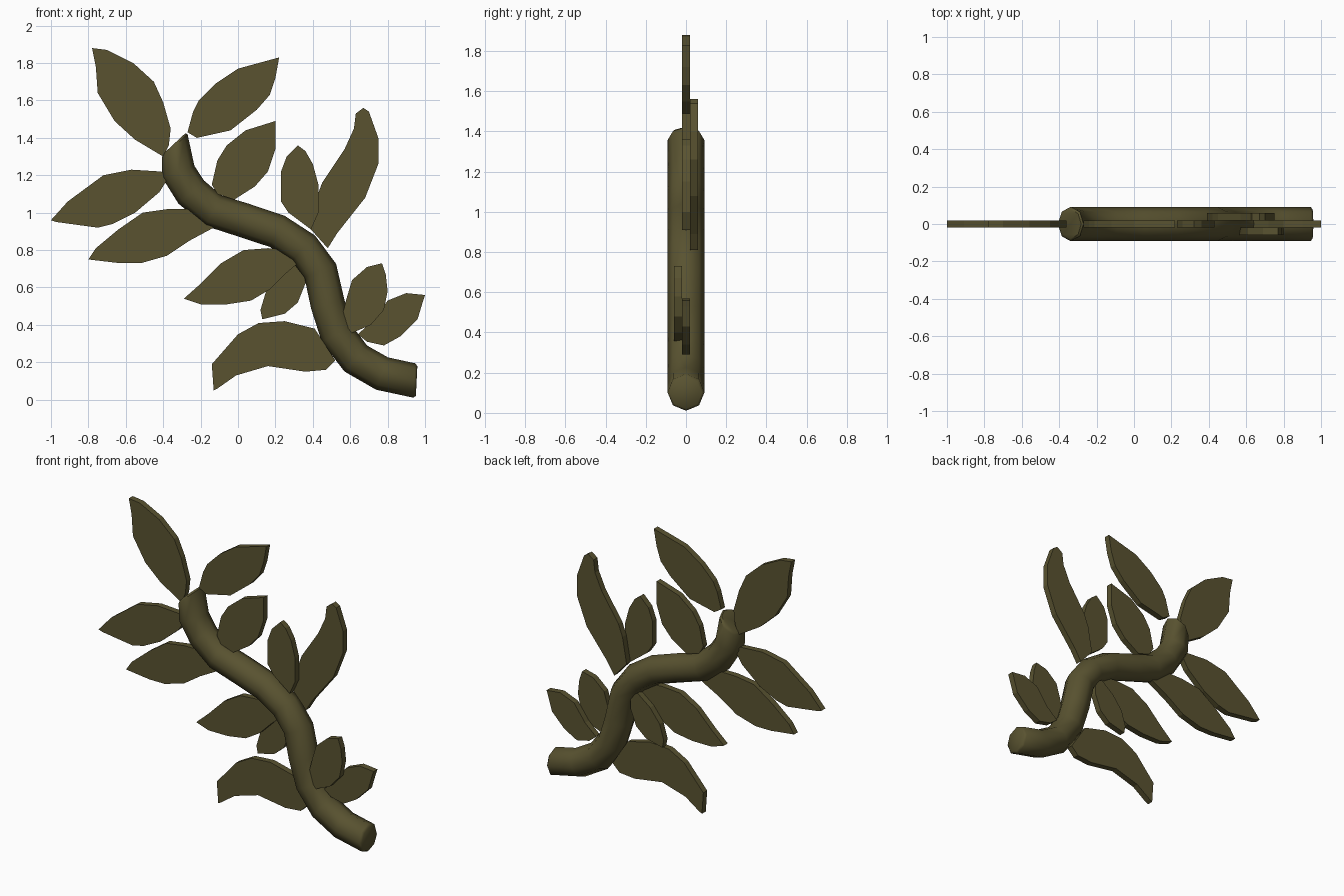
import bpy, bmesh, math
from mathutils import Vector

cube = bpy.data.objects.get("Cube")
if cube:
    bpy.data.objects.remove(cube, do_unlink=True)

# One olive colour for the whole branch
olive = bpy.data.materials.new("olive_green")
olive.use_nodes = True
colour = (0.10, 0.086, 0.03, 1)
olive.diffuse_color = colour
olive.node_tree.nodes["Principled BSDF"].inputs["Base Color"].default_value = colour


def finish(name, bm, smooth_angle=None):
    """Turn a bmesh into a named, coloured object."""
    bmesh.ops.recalc_face_normals(bm, faces=bm.faces)
    mesh = bpy.data.meshes.new(name)
    bm.to_mesh(mesh)
    bm.free()
    mesh.materials.append(olive)
    obj = bpy.data.objects.new(name, mesh)
    bpy.context.collection.objects.link(obj)
    if smooth_angle:
        bpy.ops.object.select_all(action="DESELECT")
        obj.select_set(True)
        bpy.context.view_layer.objects.active = obj
        bpy.ops.object.shade_smooth_by_angle(angle=math.radians(smooth_angle))
    return obj


def stem(name, path, start_dir, end_dir, radius, sides=8):
    """Sweep a polygon along a path lying in the x-z plane."""
    bm = bmesh.new()
    points = [Vector((x, 0, z)) for x, z in path]
    last = len(points) - 1
    across = Vector((0, 1, 0))
    rings = []
    for i, point in enumerate(points):
        if i == 0:
            along = Vector(start_dir)
        elif i == last:
            along = Vector(end_dir)
        else:
            along = points[i + 1] - points[i - 1]
        normal = along.normalized().cross(across)
        ring = []
        for k in range(sides):
            a = math.tau * k / sides
            offset = across * math.cos(a) + normal * math.sin(a)
            ring.append(bm.verts.new(point + offset * radius))
        rings.append(ring)
    for lower, upper in zip(rings, rings[1:]):
        for k in range(sides):
            n = (k + 1) % sides
            bm.faces.new((lower[k], lower[n], upper[n], upper[k]))
    # Caps with a slim chamfered rim
    caps = [bm.faces.new(rings[0]), bm.faces.new(rings[-1])]
    rim = [edge for cap in caps for edge in cap.edges]
    bmesh.ops.bevel(bm, geom=rim, offset=0.012, segments=1, affect="EDGES")
    return finish(name, bm, smooth_angle=50)


def leaf(name, outline, y=0.0, thickness=0.04):
    """Extrude a flat leaf outline, centred on depth y."""
    bm = bmesh.new()
    front = [bm.verts.new((x, y - thickness / 2, z)) for x, z in outline]
    face = bm.faces.new(front)
    result = bmesh.ops.extrude_face_region(bm, geom=[face], use_keep_orig=True)
    moved = [v for v in result["geom"] if isinstance(v, bmesh.types.BMVert)]
    bmesh.ops.translate(bm, verts=moved, vec=(0, thickness, 0))
    return finish(name, bm)


# Winding stem, from the slanted top cut to the cut foot
stem("stem",
     [(-.34, 1.37), (-.32, 1.22), (-.25, 1.11), (-.13, 1.01), (.03, .96),
      (.21, .90), (.35, .81), (.44, .69), (.48, .51), (.53, .35),
      (.63, .22), (.77, .14), (.955, .10)],
     start_dir=(.68, 0, -.73), end_dir=(1, 0, -.05), radius=0.092)

# Leaves at the top of the stem
leaf("top_right_leaf",
     [(-.78, 1.88), (-.70, 1.87), (-.56, 1.80), (-.45, 1.70), (-.40, 1.59),
      (-.36, 1.45), (-.37, 1.36), (-.40, 1.30), (-.55, 1.39), (-.66, 1.49),
      (-.75, 1.64), (-.76, 1.78)])
leaf("top_left_leaf",
     [(-.27, 1.43), (-.22, 1.40), (-.04, 1.44), (.10, 1.55), (.17, 1.63),
      (.20, 1.72), (.22, 1.83), (0, 1.77), (-.12, 1.69), (-.21, 1.60),
      (-.24, 1.54)])

# Leaves along the model's right side
leaf("upper_right_leaf",
     [(-1, .96), (-.91, 1.06), (-.72, 1.20), (-.57, 1.23), (-.41, 1.22),
      (-.37, 1.19), (-.42, 1.11), (-.55, 1.0), (-.67, .94), (-.75, .92),
      (-.97, .95)])
leaf("middle_right_leaf",
     [(-.80, .75), (-.76, .81), (-.64, .91), (-.51, 1.0), (-.37, 1.02),
      (-.26, 1.02), (-.13, .92), (-.26, .85), (-.38, .77), (-.52, .73),
      (-.63, .73)])
leaf("lower_right_leaf",
     [(-.29, .54), (-.20, .62), (-.09, .73), (.03, .80), (.16, .81),
      (.28, .80), (.32, .73), (.25, .67), (.17, .59), (.07, .53),
      (-.06, .51), (-.2, .51)])
leaf("small_right_leaf",
     [(.31, .74), (.36, .71), (.36, .62), (.32, .52), (.25, .46), (.13, .43),
      (.12, .48), (.15, .58), (.22, .67)], y=0.04)
leaf("bottom_right_leaf",
     [(-.13, .05), (-.14, .19), (0, .35), (.11, .41), (.25, .42), (.41, .38),
      (.52, .21), (.47, .16), (.36, .15), (.16, .18), (-.01, .13),
      (-.11, .06)])

# Leaves along the model's left side
leaf("upper_left_leaf",
     [(.20, 1.49), (.04, 1.44), (-.06, 1.36), (-.11, 1.28), (-.14, 1.15),
      (-.11, 1.10), (-.02, 1.07), (.09, 1.14), (.16, 1.22), (.20, 1.34)])
leaf("small_left_leaf",
     [(.32, 1.36), (.26, 1.30), (.23, 1.22), (.23, 1.06), (.27, 1.0),
      (.39, .91), (.43, 1.0), (.43, 1.15), (.40, 1.26), (.36, 1.33)])
leaf("tall_left_leaf",
     [(.67, 1.56), (.63, 1.53), (.62, 1.45), (.57, 1.34), (.45, 1.16),
      (.42, 1.08), (.39, .91), (.48, .81), (.53, .89), (.68, 1.08),
      (.75, 1.26), (.75, 1.40), (.70, 1.54)], y=0.04)
leaf("lower_left_leaf",
     [(.77, .73), (.69, .71), (.61, .64), (.58, .54), (.56, .46), (.57, .34),
      (.71, .40), (.78, .48), (.80, .58), (.79, .67)], y=-0.04)
leaf("bottom_left_leaf",
     [(1, .56), (.90, .57), (.80, .53), (.72, .42), (.64, .35), (.69, .31),
      (.78, .29), (.87, .34), (.96, .43), (.99, .53)])
